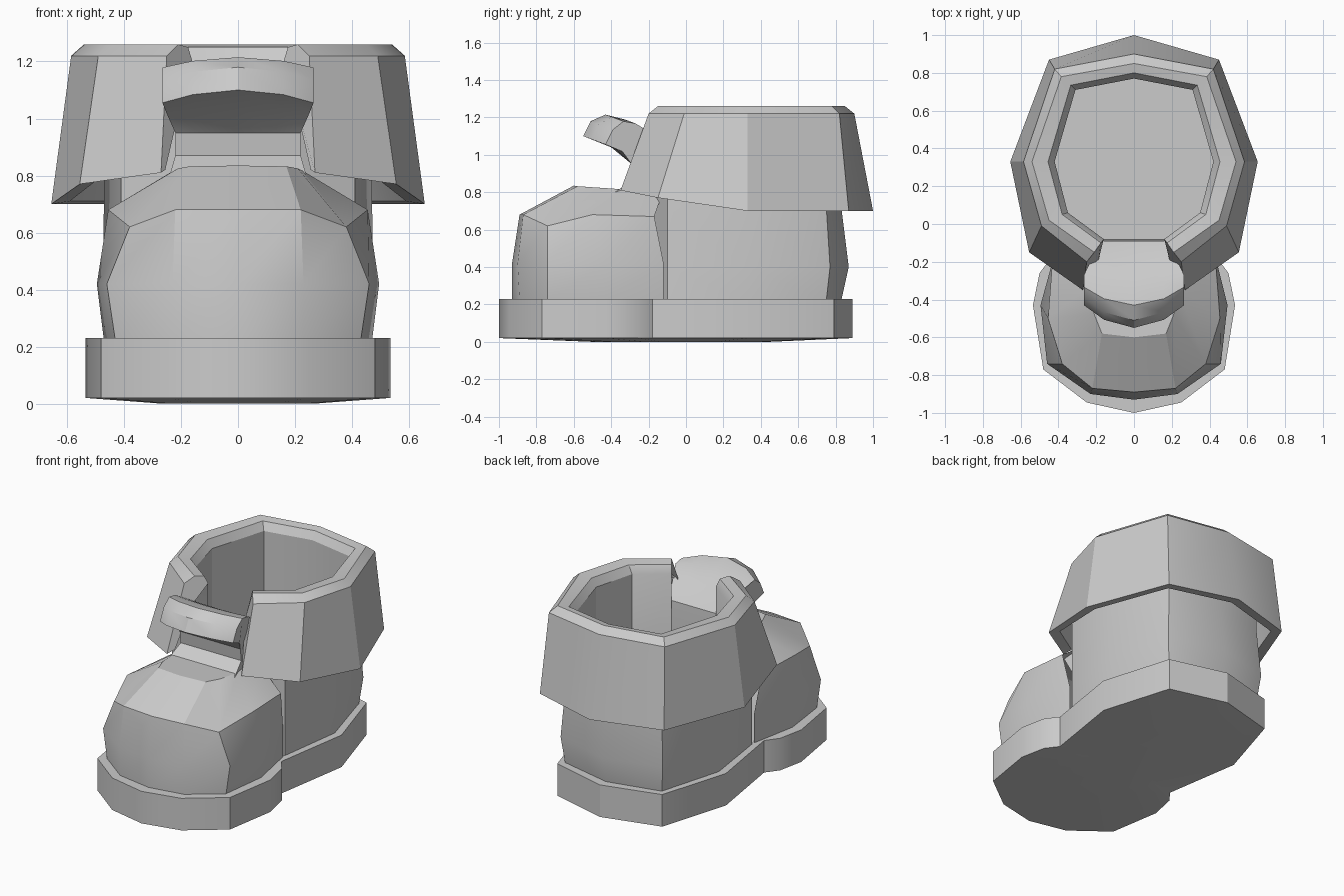
import bpy, bmesh, math

if "Cube" in bpy.data.objects:
    bpy.data.objects.remove(bpy.data.objects["Cube"])


def mirrored(half):
    """Mirror a half outline that starts on x=0; closes on x=0 if it ends there."""
    left = [(-x, y, z) for x, y, z in reversed(half[1:]) if x > 0]
    return left + list(half)


def loft(name, rings, closed=False, caps=(), end_caps=None):
    """Skin rings of equal length; caps = rings to fill, end_caps = ring range to fill at open ends."""
    bm = bmesh.new()
    rows = [[bm.verts.new(p) for p in r] for r in rings]
    n = len(rows[0])
    for a, b in zip(rows, rows[1:]):
        for i in range(n if closed else n - 1):
            j = (i + 1) % n
            bm.faces.new((a[i], a[j], b[j], b[i]))
    for c in caps:
        bm.faces.new(rows[c])
    if end_caps:
        for k in (0, n - 1):
            bm.faces.new([rows[i][k] for i in end_caps])
    bmesh.ops.recalc_face_normals(bm, faces=bm.faces)
    me = bpy.data.meshes.new(name)
    bm.to_mesh(me)
    bm.free()
    ob = bpy.data.objects.new(name, me)
    bpy.context.collection.objects.link(ob)
    bpy.context.view_layer.objects.active = ob
    ob.select_set(True)
    bpy.ops.object.shade_smooth_by_angle(angle=math.radians(28))
    ob.select_set(False)
    return ob


def flat(pts, z):
    return [(x, y, z) for x, y in pts]


# Sole: thick waisted slab with a slightly bulging underside
outline = [(0, -1), (.25, -.945), (.48, -.77), (.535, -.43), (.5, -.26), (.44, -.18),
           (.52, .33), (.38, .79), (0, .89)]
small = [(x * .5, y * .5) for x, y in outline]
loft("sole", [mirrored(flat(outline, .23)), mirrored(flat(outline, .02)),
              mirrored(flat(small, 0))], closed=True, caps=(0, 2))

# Toe box: rings from the sole up to the flat top
toe = [
    [(0, -.93, .22), (.23, -.89, .22), (.43, -.74, .22), (.47, -.43, .22), (.41, -.12, .22)],
    [(0, -.93, .42), (.23, -.9, .42), (.46, -.74, .42), (.495, -.43, .42), (.41, -.12, .42)],
    [(0, -.89, .68), (.22, -.87, .68), (.38, -.74, .62), (.455, -.5, .68), (.43, -.17, .67)],
    [(0, -.6, .835), (.17, -.58, .832), (.21, -.48, .825), (.23, -.33, .815), (.22, -.12, .81)],
]
loft("toe_box", [mirrored(r) for r in toe], caps=(3,))

# Ankle: outer wall open at the front, with a small bulge at the heel
wall = [(0, .83), (.35, .75), (.47, .33), (.41, -.1), (.19, -.2)]
bulge = [(0, .87), (.37, .77), (.475, .33), (.41, -.1), (.19, -.2)]
loft("ankle", [mirrored(flat(wall, .22)), mirrored(flat(bulge, .4)),
               mirrored(flat(wall, .72)), mirrored(flat(wall, 1.12))])

# Cuff: folded-over collar with its lining, open at the front
lining = [(0, .77), (.31, .71), (.42, .33), (.35, .06), (.16, -.08)]
crest_in = [(0, .80), (.335, .735), (.455, .33), (.38, .05), (.175, -.1)]
crest_out = [(0, .85), (.385, .78), (.54, .33), (.45, .02), (.21, -.15)]
shoulder = [(0, .90), (.42, .82), (.585, .33), (.49, -.01), (.25, -.2)]
hem = [(0, 1, .70), (.45, .87, .70), (.655, .33, .70), (.555, -.15, .77), (.27, -.35, .81)]
hem_in = [(0, .93, .71), (.41, .815, .71), (.59, .33, .71), (.5, -.11, .78), (.255, -.29, .82)]
loft("cuff", [mirrored(r) for r in (
    flat(lining, .22), flat(lining, 1.2), flat(crest_in, 1.25), flat(crest_out, 1.26),
    flat(shoulder, 1.22), hem, hem_in, flat(wall, 1.1))],
    end_caps=(1, 2, 3, 4, 5, 6, 7))

# Tongue: side profile (y, z, half width, bow), curling forward over the toe
profile = [(-.08, .22, .17, 0), (-.08, .85, .18, 0), (-.09, 1.02, .19, 0), (-.2, 1.12, .22, .2),
           (-.33, 1.19, .265, .5), (-.43, 1.215, .265, .8), (-.51, 1.18, .265, 1),
           (-.55, 1.1, .265, 1), (-.4, 1.04, .25, .5), (-.29, .95, .22, 0),
           (-.28, .87, .22, 0), (-.38, .8, .24, 0)]
across = (-1, -.6, 0, .6, 1)
loft("tongue", [[(f * w, y + .12 * b * f * f, z - .045 * b * f * f) for f in across]
                for y, z, w, b in profile], end_caps=range(len(profile)))
